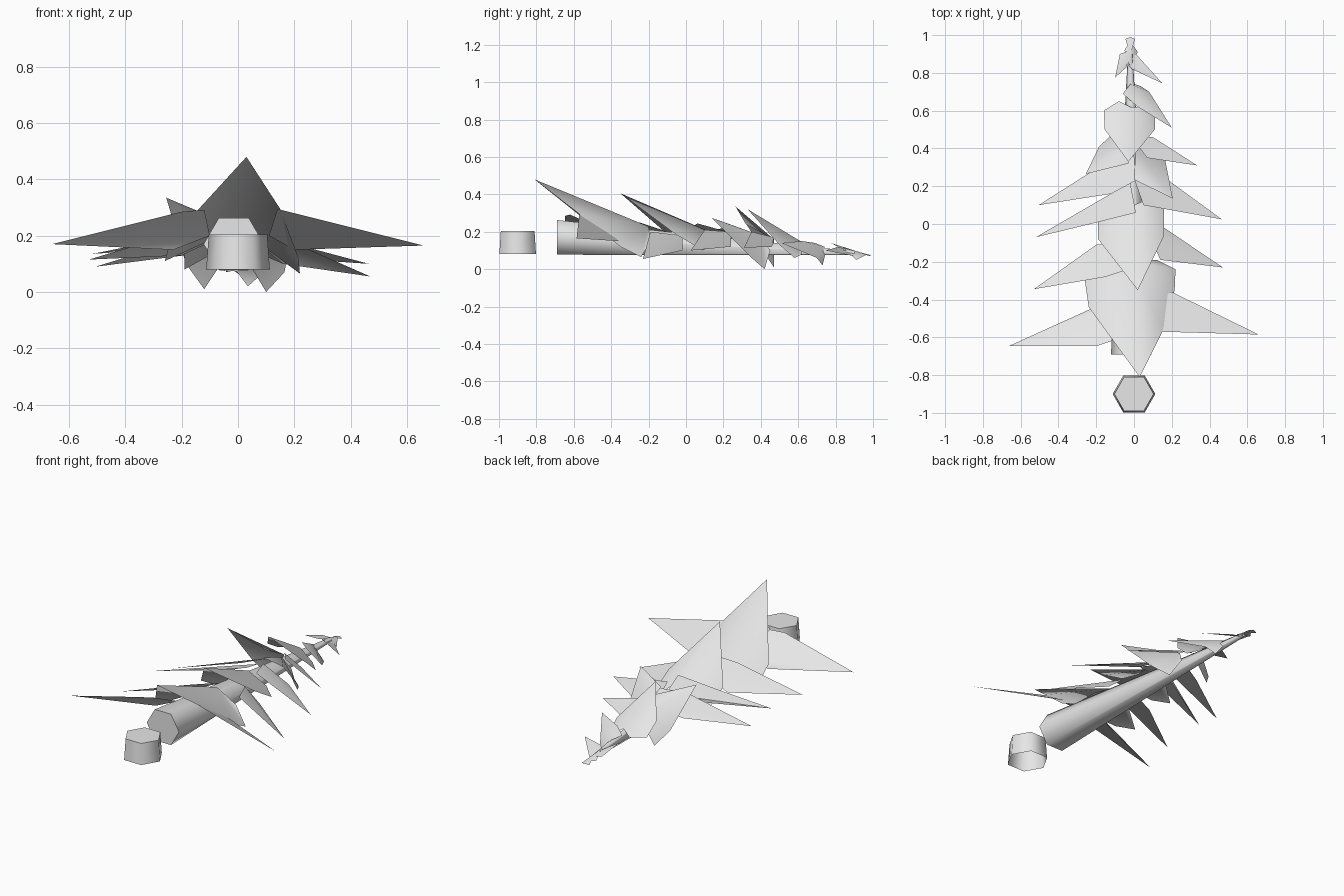
import bpy
import math
from mathutils import Vector

cube = bpy.data.objects.get("Cube")
if cube:
    bpy.data.objects.remove(cube, do_unlink=True)

gray = bpy.data.materials.new("pale_gray")
gray.use_nodes = True
gray.diffuse_color = (0.8, 0.8, 0.8, 1)
gray.node_tree.nodes["Principled BSDF"].inputs["Base Color"].default_value = (0.8, 0.8, 0.8, 1)


def add_mesh(name, points, faces, angle):
    mesh = bpy.data.meshes.new(name)
    mesh.from_pydata(points, [], faces)
    mesh.materials.append(gray)
    obj = bpy.data.objects.new(name, mesh)
    bpy.context.collection.objects.link(obj)
    bpy.ops.object.select_all(action='DESELECT')
    obj.select_set(True)
    bpy.context.view_layer.objects.active = obj
    bpy.ops.object.shade_smooth_by_angle(angle=math.radians(angle))
    return obj


def hex_ring(center, radius, side, up):
    """Six points around a centre, with corners on the side axis."""
    angles = [math.tau * i / 6 for i in range(6)]
    return [Vector(center) + radius * (math.cos(a) * Vector(side) + math.sin(a) * Vector(up))
            for a in angles]


def hex_tube(name, rings, caps):
    """Loft hexagonal rings into a tube; caps lists the ring numbers to close."""
    points = [p for ring in rings for p in ring]
    faces = []
    for k in range(len(rings) - 1):
        for i in range(6):
            j = (i + 1) % 6
            faces.append((6 * k + i, 6 * k + j, 6 * k + 6 + j, 6 * k + 6 + i))
    for k in caps:
        cap = [6 * k + i for i in range(6)]
        faces.append(cap[::-1] if k == 0 else cap)
    return add_mesh(name, points, faces, 65)


def leaf(name, root, *outline):
    """Thin bent sheet: a fan of triangles from the root, facing upward."""
    points = [Vector(root)] + [Vector(p) for p in outline]
    faces = []
    for i in range(1, len(points) - 1):
        a, b, c = points[0], points[i], points[i + 1]
        up = (b - a).cross(c - a).z > 0
        faces.append((0, i, i + 1) if up else (0, i + 1, i))
    return add_mesh(name, points, faces, 100)


X, Y, Z = (1, 0, 0), (0, 1, 0), (0, 0, 1)
DOWN = (0, 0, -1)

# Stump, open underneath
hex_tube("stump", [hex_ring((0, -.9, .08), .113, X, Y),
                   hex_ring((0, -.9, .205), .104, X, Y)], [1])

# Fallen tapering trunk, resting on its flat lower side
hex_tube("trunk", [hex_ring((-.015, -.69, .17), .107, X, DOWN)[::-1],
                   hex_ring((-.02, .9, .085), .012, X, DOWN)[::-1]], [0, 1])

# Lowest tier: draped crown leaf and two long side leaves
leaf("tier_one_crown", (0, -.2, .228),
     (.12, -.19, .15), (.22, -.24, .065), (.215, -.35, .12), (.15, -.57, .295),
     (.03, -.81, .48), (-.24, -.44, .185), (-.26, -.3, .11), (-.12, -.2, .18))
leaf("tier_one_left", (.11, -.4, .2),
     (.14, -.57, .295), (.66, -.585, .165), (.2, -.36, .15))
leaf("tier_one_right", (-.1, -.42, .2),
     (-.12, -.62, .292), (-.2, -.647, .285), (-.66, -.645, .17), (-.23, -.45, .15))

# Second tier
leaf("tier_two_crown", (0, .1, .212),
     (.09, .14, .13), (.16, .09, .1), (.16, -.06, .19), (.02, -.35, .405),
     (-.19, -.08, .17), (-.19, .08, .08), (-.1, .15, .13))
leaf("tier_two_left", (.06, -.02, .18),
     (.14, -.19, .2), (.47, -.23, .055), (.16, -.02, .1))
leaf("tier_two_right", (-.05, -.1, .2),
     (-.06, -.25, .25), (-.15, -.28, .23), (-.53, -.345, .115), (-.2, -.11, .13))

# Third tier: side leaves only
leaf("tier_three_left", (0, .24, .2),
     (.05, .1, .21), (.465, .025, .1), (.17, .24, .12))
leaf("tier_three_right", (-.02, .22, .2),
     (.01, .06, .245), (-.19, .01, .2), (-.52, -.07, .135), (-.14, .15, .16))

# Fourth tier: side leaves and two raised, drooping leaves
leaf("tier_four_left", (-.02, .47, .17),
     (.07, .35, .2), (.335, .31, .115), (.1, .46, .12))
leaf("tier_four_right", (0, .37, .19),
     (.01, .23, .23), (-.12, .16, .21), (-.505, .1, .09), (-.19, .3, .13))
leaf("raised_left", (.01, .4, .18),
     (0, .235, .24), (.205, .135, .275), (.165, .34, .07), (.1, .42, 0), (.04, .45, .1))
leaf("raised_right", (-.02, .47, .16),
     (-.03, .32, .24), (-.255, .265, .335), (-.185, .41, .1), (-.12, .47, .01))

# Fifth tier
leaf("tier_five_crown", (-.02, .62, .145),
     (.06, .62, .08), (.11, .58, .06), (.11, .5, .13), (-.03, .33, .32),
     (-.155, .5, .18), (-.16, .6, .12), (-.08, .65, .12))
leaf("tier_five_left", (-.02, .74, .12),
     (-.06, .69, .14), (.02, .62, .15), (.2, .51, .14), (.08, .7, .06),
     (.035, .73, .02), (-.01, .745, .08))

# Small leaves at the thin end
leaf("top_leaf_left", (-.05, .86, .1),
     (-.01, .82, .12), (.15, .745, .1), (.01, .9, .07))
leaf("top_leaf_right", (-.02, .92, .09),
     (-.04, .83, .11), (-.1, .775, .14), (-.075, .9, .1))
leaf("top_leaf_center", (-.02, .97, .08),
     (.02, .91, .05), (-.025, .84, .115), (-.05, .92, .075))
leaf("end_leaf", (-.02, .99, .075),
     (.005, .98, .07), (-.02, .89, .1), (-.045, .98, .07))
